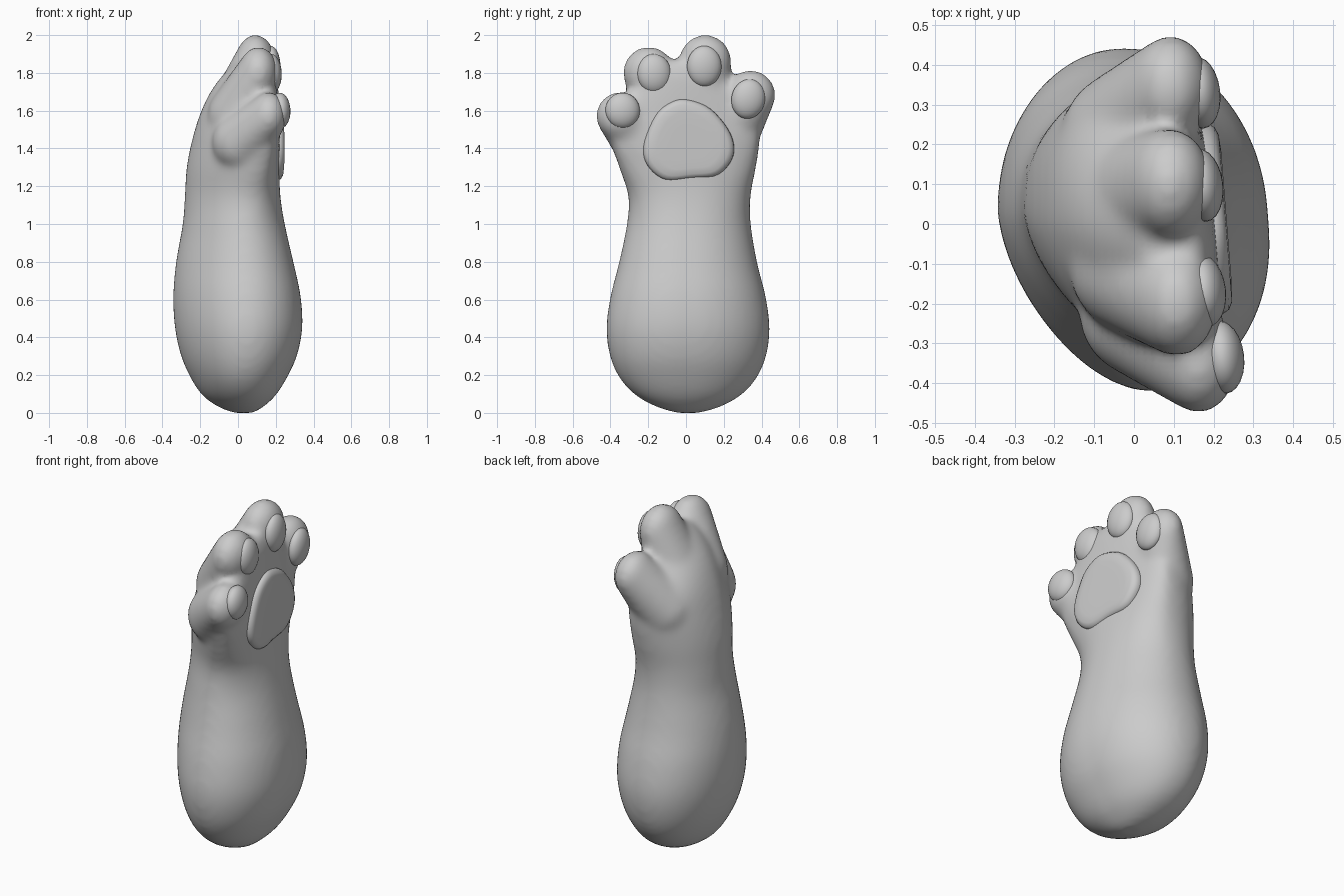
import bpy, bmesh
from math import sin, cos, pi
from mathutils import Matrix

if "Cube" in bpy.data.objects:
    bpy.data.objects.remove(bpy.data.objects["Cube"])


def catmull(a, b, c, d, t):
    return [0.5 * (2*q + (r-p)*t + (2*p-5*q+4*r-s)*t*t + (3*q-p-3*r+s)*t**3)
            for p, q, r, s in zip(a, b, c, d)]


def finish(bm, name):
    bmesh.ops.recalc_face_normals(bm, faces=bm.faces)
    me = bpy.data.meshes.new(name)
    bm.to_mesh(me)
    bm.free()
    ob = bpy.data.objects.new(name, me)
    bpy.context.collection.objects.link(ob)
    for p in me.polygons:
        p.use_smooth = True
    return ob


def loft(bm, rings):
    rows = [[bm.verts.new(p) for p in r] for r in rings]
    n = len(rows[0])
    for a, b in zip(rows, rows[1:]):
        for i in range(n):
            j = (i + 1) % n
            bm.faces.new((a[i], a[j], b[j], b[i]))
    bm.faces.new(rows[0][::-1])
    bm.faces.new(rows[-1])


# Forearm and palm sections: z, back x, front x, x of widest point, y min, y max
SECTIONS = [
    (0.00, -0.02, 0.08, 0.03, -0.05, 0.07),
    (0.03, -0.10, 0.13, 0.02, -0.15, 0.175),
    (0.09, -0.185, 0.195, 0.01, -0.26, 0.285),
    (0.18, -0.247, 0.253, 0.00, -0.345, 0.37),
    (0.30, -0.30, 0.308, 0.00, -0.398, 0.423),
    (0.45, -0.333, 0.337, 0.00, -0.417, 0.442),
    (0.62, -0.342, 0.328, 0.00, -0.395, 0.42),
    (0.80, -0.327, 0.29, 0.00, -0.35, 0.375),
    (1.00, -0.292, 0.245, 0.00, -0.31, 0.342),
    (1.15, -0.28, 0.222, 0.02, -0.305, 0.342),
    (1.30, -0.27, 0.215, 0.06, -0.355, 0.37),
    (1.45, -0.24, 0.212, 0.09, -0.40, 0.39),
    (1.58, -0.20, 0.205, 0.10, -0.38, 0.37),
    (1.70, -0.145, 0.20, 0.11, -0.30, 0.28),
    (1.80, -0.07, 0.19, 0.11, -0.22, 0.20),
    (1.87, 0.01, 0.16, 0.09, -0.12, 0.12),
]


def section(z, xb, xf, xm, y0, y1, n=48):
    w = min(1, max(0, (z - 1.0) / 0.4))      # how paw-like the section is
    pts = []
    for i in range(n):
        t = 2 * pi * i / n
        c, s = cos(t), sin(t)
        y = (y0 + y1) / 2 + (y1 - y0) / 2 * s
        x = xm + ((xf - xm) * c ** (1 - 0.4 * w) if c > 0 else (xm - xb) * c)
        # slight diagonal lean of the oval
        if c < 0:
            k = -0.2 if s < 0 else 0.08 * (1 - w)
        else:
            k = (0.16 if s < 0 else -0.03) * (1 - w)
        f = 1 + k * abs(s * c)
        pts.append((x * f - 0.1 * w * y, y * f, z))
    return pts


bm = bmesh.new()
last = len(SECTIONS) - 1
rings = []
for i in range(last):
    q = [SECTIONS[min(last, max(0, i + k))] for k in (-1, 0, 1, 2)]
    rings += [section(*catmull(*q, k / 4)) for k in range(4)]
rings.append(section(*SECTIONS[-1]))
loft(bm, rings)

# Toes: ridges running from the back of the paw to a flattened tip
# (base centre, base radius, tip centre, tip radius)
TOES = [
    ((0.02, -0.225, 1.43), 0.16, (0.163, -0.35, 1.573), 0.128),
    ((0.00, -0.11, 1.57), 0.165, (0.108, -0.197, 1.803), 0.138),
    ((0.00, 0.07, 1.58), 0.17, (0.092, 0.102, 1.865), 0.139),
    ((-0.02, 0.22, 1.47), 0.165, (0.092, 0.342, 1.683), 0.134),
]
for base, rb, tip, rt in TOES:
    balls = bmesh.new()
    for c, r, flat in ((base, rb, 1), (tip, rt, 0.75)):
        bmesh.ops.create_icosphere(
            balls, subdivisions=3, radius=r,
            matrix=Matrix.Translation(c) @ Matrix.Diagonal((flat, 1, 1, 1)))
    points = [bm.verts.new(v.co) for v in balls.verts]
    balls.free()
    bmesh.ops.convex_hull(bm, input=points)
    inner = [v for v in bm.verts if not v.link_faces]
    bmesh.ops.delete(bm, geom=inner, context='VERTS')

# Fuse forearm, palm and toes into one soft skin
arm = finish(bm, "paw_and_forearm")
rm = arm.modifiers.new("fuse", 'REMESH')
rm.mode = 'VOXEL'
rm.voxel_size = 0.018
rm.use_smooth_shade = True
sm = arm.modifiers.new("soften", 'SMOOTH')
sm.factor = 0.5
sm.iterations = 14

# Toe pads: centre, half sizes, lean in the y-z plane
for k, (c, s, lean) in enumerate([
        ((0.222, -0.335, 1.60), (0.055, 0.092, 0.095), 0.2),
        ((0.176, -0.168, 1.795), (0.055, 0.092, 0.105), 0.1),
        ((0.172, 0.097, 1.835), (0.052, 0.092, 0.108), 0.0),
        ((0.165, 0.33, 1.662), (0.052, 0.09, 0.105), -0.2)]):
    bm = bmesh.new()
    m = (Matrix.Translation(c) @ Matrix.Rotation(lean, 4, 'X')
         @ Matrix.Rotation(0.12, 4, 'Z') @ Matrix.Diagonal((*s, 1)))
    bmesh.ops.create_uvsphere(bm, u_segments=24, v_segments=16, radius=1, matrix=m)
    finish(bm, f"toe_pad_{k + 1}")

# Palm pad: rounded outline in y, z, raised in domed layers
OUT = [(0.0, 1.66), (0.13, 1.61), (0.235, 1.48), (0.25, 1.36), (0.17, 1.26),
       (0.03, 1.24), (-0.11, 1.233), (-0.205, 1.31), (-0.225, 1.42), (-0.165, 1.57),
       (-0.09, 1.64)]
n = len(OUT)
outline = [catmull(*[OUT[(i + k) % n] for k in (-1, 0, 1, 2)], j / 5)
           for i in range(n) for j in range(5)]
cy, cz = 0.015, 1.43
layers = [(0.96, -0.08), (1.0, -0.01), (0.99, 0.008), (0.95, 0.022),
          (0.87, 0.031), (0.7, 0.034), (0.4, 0.034), (0.1, 0.034)]
bm = bmesh.new()
loft(bm, [[(0.2 - 0.08 * (cy + (y - cy) * s) + dx, cy + (y - cy) * s, cz + (z - cz) * s)
           for y, z in outline] for s, dx in layers])
finish(bm, "palm_pad")
